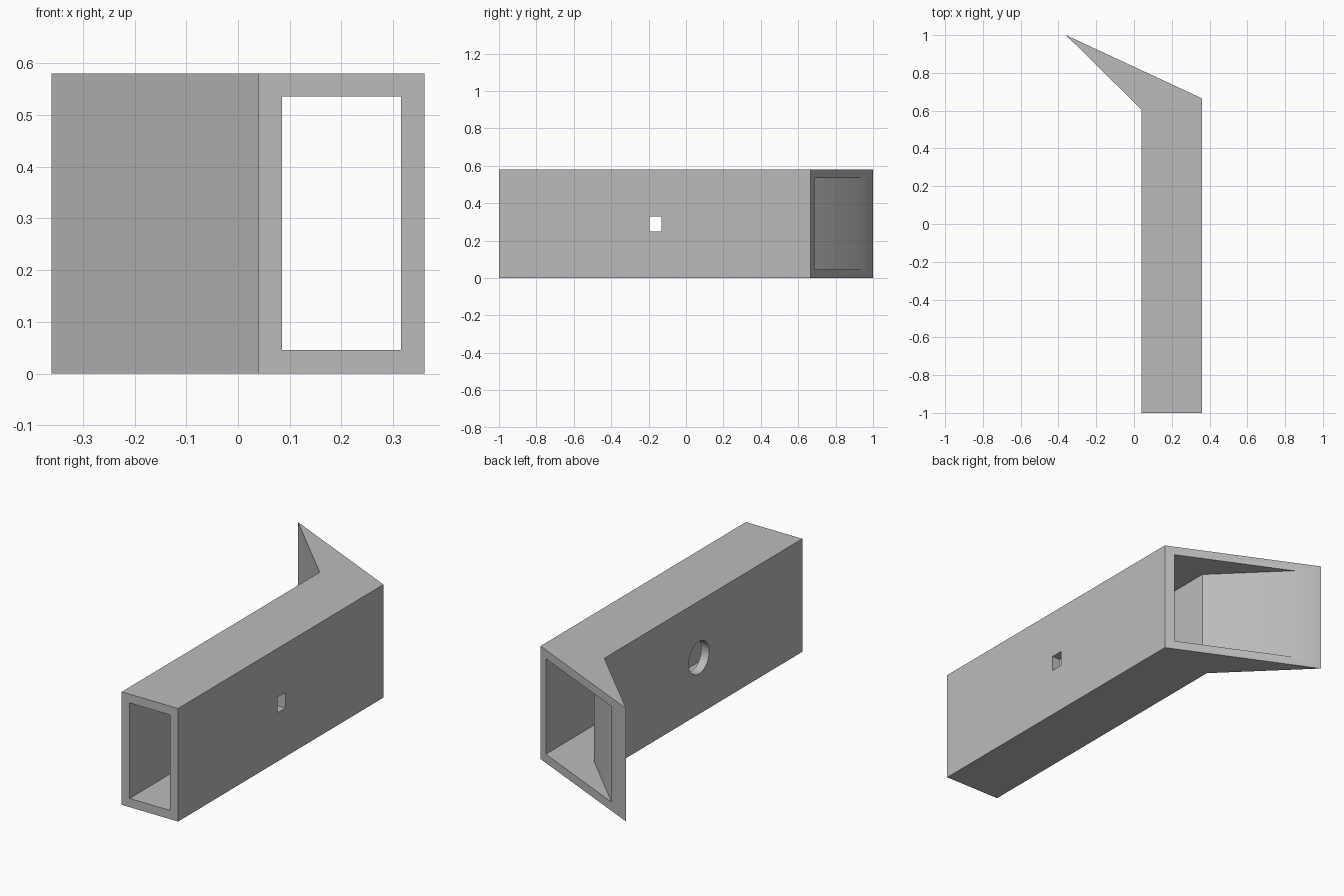
import bpy, bmesh, math
from mathutils import Matrix

cube = bpy.data.objects.get("Cube")
if cube:
    bpy.data.objects.remove(cube, do_unlink=True)

grey = bpy.data.materials.new("plain grey")
grey.use_nodes = True
color = (0.5, 0.5, 0.5, 1)
grey.diffuse_color = color
grey.node_tree.nodes["Principled BSDF"].inputs["Base Color"].default_value = color

HEIGHT, WALL = 0.58, 0.045


def add_object(name, bm):
    bmesh.ops.recalc_face_normals(bm, faces=bm.faces)
    mesh = bpy.data.meshes.new(name)
    bm.to_mesh(mesh)
    bm.free()
    mesh.materials.append(grey)
    obj = bpy.data.objects.new(name, mesh)
    bpy.context.collection.objects.link(obj)
    return obj


def prism(name, outline, z0, z1):
    bm = bmesh.new()
    face = bm.faces.new([bm.verts.new((x, y, z0)) for x, y in outline])
    top = bmesh.ops.extrude_face_region(bm, geom=[face])["geom"]
    verts = [v for v in top if isinstance(v, bmesh.types.BMVert)]
    bmesh.ops.translate(bm, verts=verts, vec=(0, 0, z1 - z0))
    return add_object(name, bm)


# Tube with a slanted, flared back end
tube = prism("flared_tube", [(0.04, -1), (0.36, -1), (0.36, 0.665),
                             (-0.36, 1), (0.04, 0.605)], 0, HEIGHT)

# Hollow passage, running out through both ends
bore = prism("passage_cutter", [(0.085, -1.2), (0.315, -1.2), (0.315, 1.2),
                                (-0.4985, 1.2), (0.085, 0.624)],
             WALL, HEIGHT - WALL)

# Small rectangular slot in the +x wall
slot = prism("slot_cutter", [(0.2, -0.195), (0.5, -0.195),
                             (0.5, -0.13), (0.2, -0.13)], 0.25, 0.33)

# Round hole in the -x wall
bm = bmesh.new()
bmesh.ops.create_cone(bm, cap_ends=True, segments=48, radius1=0.083,
                      radius2=0.083, depth=0.3,
                      matrix=Matrix.Translation((0.05, -0.162, HEIGHT / 2))
                      @ Matrix.Rotation(math.pi / 2, 4, "Y"))
hole = add_object("round_hole_cutter", bm)

bpy.ops.object.select_all(action="DESELECT")
bpy.context.view_layer.objects.active = tube
tube.select_set(True)
for cutter in (bore, slot, hole):
    mod = tube.modifiers.new(cutter.name, "BOOLEAN")
    mod.operation = "DIFFERENCE"
    mod.solver = "EXACT"
    mod.object = cutter
    bpy.ops.object.modifier_apply(modifier=mod.name)
    bpy.data.objects.remove(cutter, do_unlink=True)

bpy.ops.object.shade_smooth_by_angle(angle=math.radians(30))
